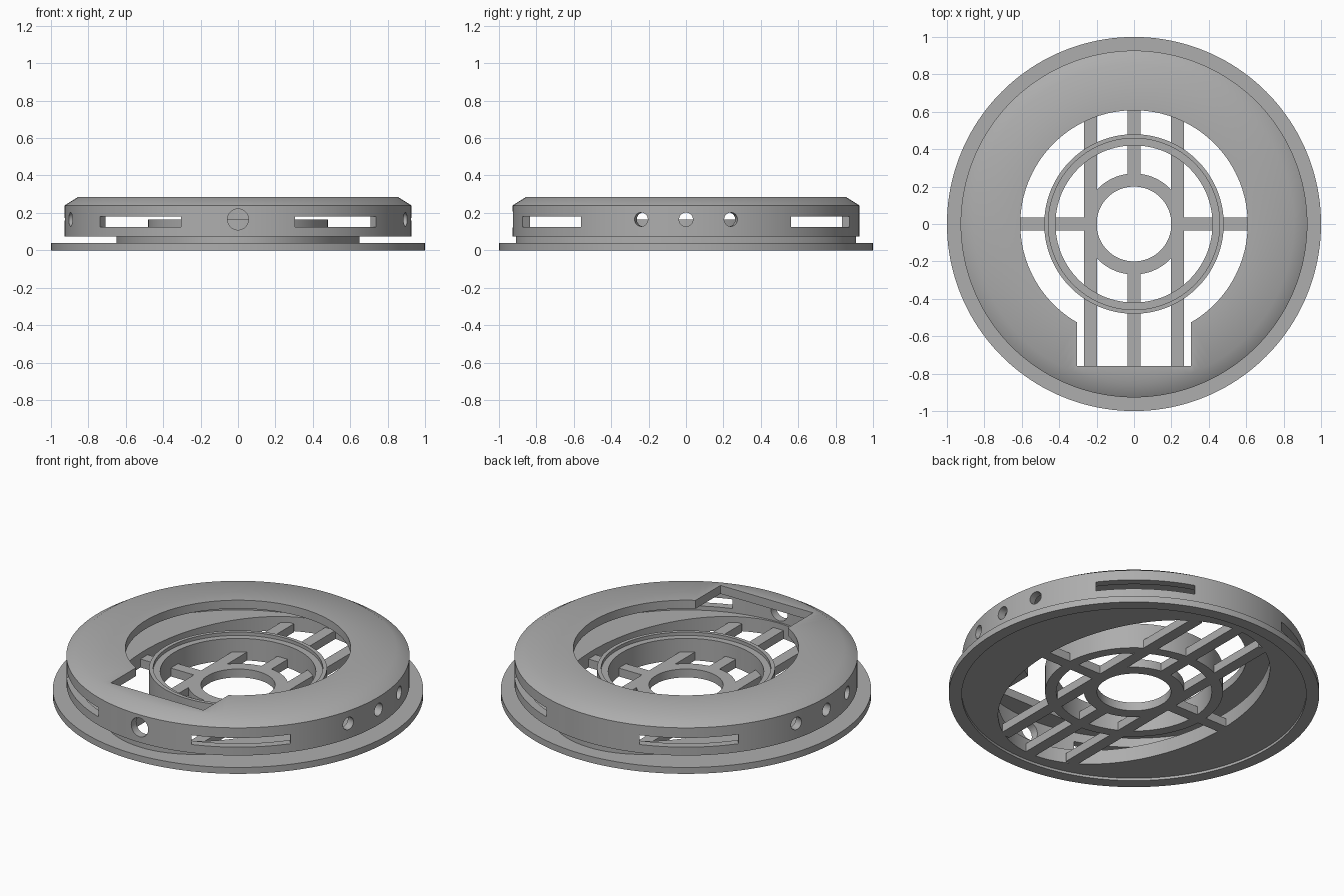
import bpy, bmesh
from math import sin, cos, pi, radians
from mathutils import Matrix, Vector

if "Cube" in bpy.data.objects:
    bpy.data.objects.remove(bpy.data.objects["Cube"])

grey = bpy.data.materials.new("plain grey")
grey.use_nodes = True
colour = (0.42, 0.42, 0.42, 1)
grey.diffuse_color = colour
grey.node_tree.nodes["Principled BSDF"].inputs["Base Color"].default_value = colour


def finish(name, bm):
    bmesh.ops.recalc_face_normals(bm, faces=bm.faces)
    mesh = bpy.data.meshes.new(name)
    bm.to_mesh(mesh)
    bm.free()
    mesh.materials.append(grey)
    ob = bpy.data.objects.new(name, mesh)
    bpy.context.collection.objects.link(ob)
    return ob


def select(ob):
    bpy.ops.object.select_all(action="DESELECT")
    ob.select_set(True)
    bpy.context.view_layer.objects.active = ob


def smooth(ob):
    select(ob)
    bpy.ops.object.shade_smooth_by_angle(angle=radians(40))


def revolve(name, profile, steps=128):
    """Closed ring; each profile point is (x radius, y radius, height)."""
    bm = bmesh.new()
    loops = []
    for rx, ry, z in profile:
        angles = [2 * pi * i / steps for i in range(steps)]
        loops.append([bm.verts.new((rx * cos(a), ry * sin(a), z)) for a in angles])
    for a, b in zip(loops, loops[1:] + loops[:1]):
        for i in range(steps):
            j = (i + 1) % steps
            bm.faces.new((a[i], a[j], b[j], b[i]))
    return finish(name, bm)


def box(name, x0, x1, y0, y1, z0, z1, turn=0):
    bm = bmesh.new()
    bmesh.ops.create_cube(bm, size=1)
    bmesh.ops.scale(bm, vec=(x1 - x0, y1 - y0, z1 - z0), verts=bm.verts)
    bmesh.ops.translate(bm, vec=((x0 + x1) / 2, (y0 + y1) / 2, (z0 + z1) / 2), verts=bm.verts)
    bmesh.ops.rotate(bm, cent=(0, 0, 0), matrix=Matrix.Rotation(radians(turn), 3, "Z"), verts=bm.verts)
    return finish(name, bm)


def drill(radius, turn):
    bm = bmesh.new()
    bmesh.ops.create_cone(bm, cap_ends=True, segments=32, radius1=radius, radius2=radius, depth=0.3)
    bmesh.ops.rotate(bm, cent=(0, 0, 0), matrix=Matrix.Rotation(pi / 2, 3, "Y"), verts=bm.verts)
    bmesh.ops.translate(bm, vec=(0.9, 0, 0.165), verts=bm.verts)
    bmesh.ops.rotate(bm, cent=(0, 0, 0), matrix=Matrix.Rotation(radians(turn), 3, "Z"), verts=bm.verts)
    return finish("hole_cutter", bm)


def cut(ob, cutter):
    cutter.hide_render = True
    mod = ob.modifiers.new("cut", "BOOLEAN")
    mod.operation = "DIFFERENCE"
    mod.solver = "EXACT"
    mod.object = cutter
    select(ob)
    bpy.ops.object.modifier_apply(modifier=mod.name)
    bpy.data.objects.remove(cutter)


# Housing: flange, oval neck and hollow cover in one closed section
def rim(r, z):
    return (r, r, z)


floor = 0.015
housing = revolve("housing", [
    rim(1, 0), rim(1, 0.038),
    (0.65, 0.91, 0.038), (0.65, 0.91, 0.075),
    rim(0.927, 0.075), rim(0.927, 0.24), rim(0.855, 0.285),
    rim(0.608, 0.285), rim(0.608, 0.235), rim(0.88, 0.235), rim(0.88, 0.1),
    (0.62, 0.87, 0.1), (0.62, 0.87, floor),
    rim(0.93, floor), rim(0.93, 0)], 160)

# Front notch in the cover, side slots and round holes
cut(housing, box("notch_cutter", -0.305, 0.305, -0.76, -0.4, 0.2, 0.35))
for turn in (54, 126, 234, 306):
    cut(housing, box("slot_cutter", 0.75, 1.1, -0.267, 0.267, 0.125, 0.18, turn))
for turn in (-15, 0, 15, 165, 180, 195):
    cut(housing, drill(0.037, turn))
cut(housing, drill(0.056, 270))
smooth(housing)

# Stepped collar and small centre ring
smooth(revolve("collar", [
    rim(0.48, floor), rim(0.48, 0.165), rim(0.458, 0.165),
    rim(0.458, 0.145), rim(0.42, 0.145), rim(0.42, floor)]))
top = 0.065
smooth(revolve("centre_ring", [rim(0.27, floor), rim(0.27, top), rim(0.2, top), rim(0.2, floor)]))

# Grille bars
for side, s in (("left", 1), ("right", -1)):
    x = 0.233 * s
    box(side + "_long_bar", x - 0.034, x + 0.034, -0.81, 0.81, floor, top)
    x0, x1 = sorted((0.22 * s, 0.635 * s))
    box(side + "_cross_bar", x0, x1, -0.034, 0.034, floor, top)
for end, s in (("back", 1), ("front", -1)):
    y0, y1 = sorted((0.23 * s, 0.89 * s))
    box(end + "_middle_bar", -0.034, 0.034, y0, y1, floor, top)
